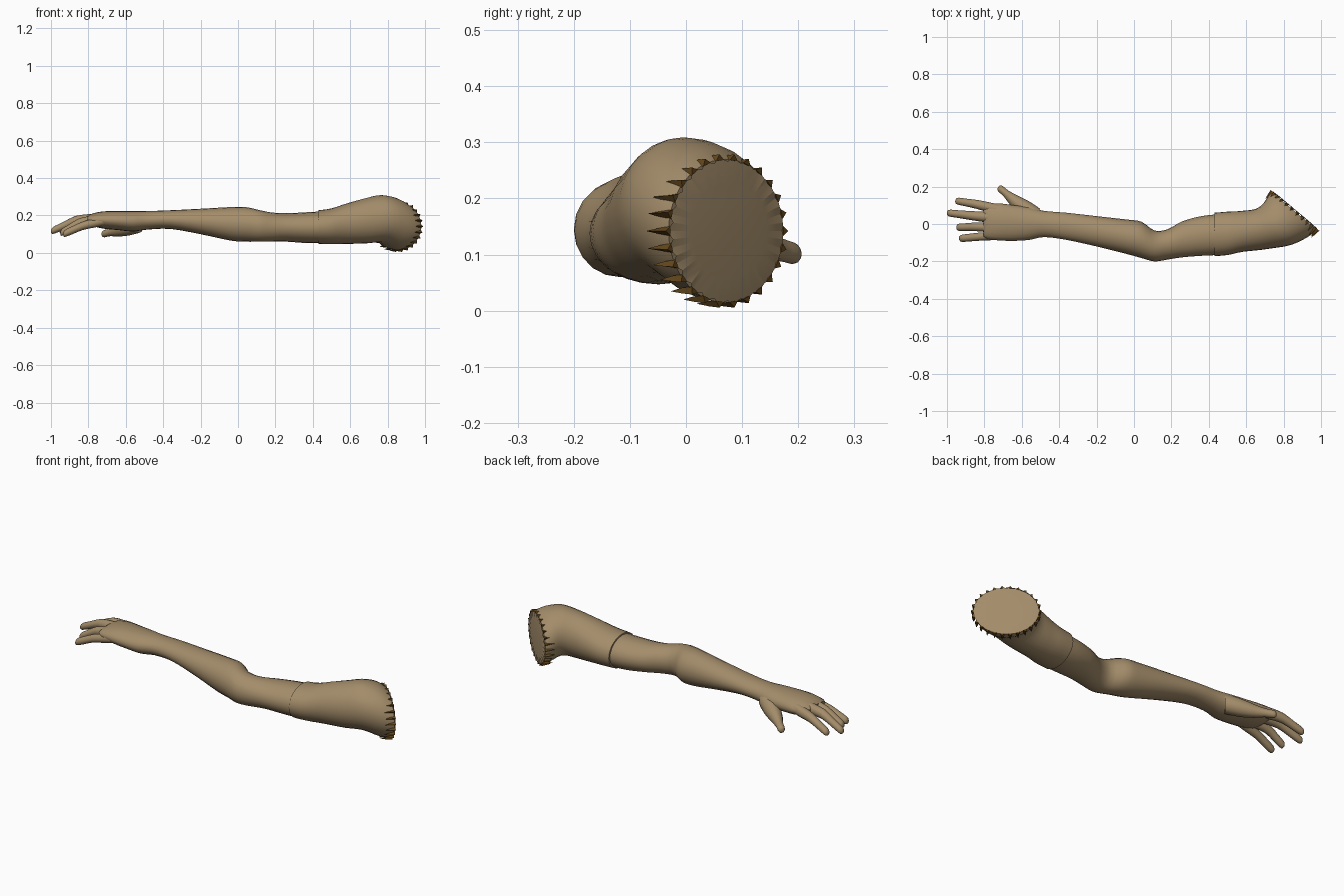
import bpy, bmesh, math
from mathutils import Vector

if "Cube" in bpy.data.objects:
    bpy.data.objects.remove(bpy.data.objects["Cube"])

def material(name, rgb):
    m = bpy.data.materials.new(name)
    m.diffuse_color = (*rgb, 1)
    m.use_nodes = True
    m.node_tree.nodes["Principled BSDF"].inputs["Base Color"].default_value = m.diffuse_color
    return m

SKIN = material("tan skin", (0.37, 0.265, 0.145))
STITCH = material("dark brown stitching", (0.13, 0.065, 0.012))

def finish(bm, name, mat, angle=50):
    bmesh.ops.recalc_face_normals(bm, faces=bm.faces)
    me = bpy.data.meshes.new(name)
    bm.to_mesh(me)
    bm.free()
    me.materials.append(mat)
    ob = bpy.data.objects.new(name, me)
    bpy.context.collection.objects.link(ob)
    bpy.context.view_layer.objects.active = ob
    ob.select_set(True)
    bpy.ops.object.shade_smooth_by_angle(angle=math.radians(angle))
    ob.select_set(False)
    return ob

def ring_point(s, t, scale=1.0, push=0.0):
    """Point on an upright ellipse section (x, y, z, half width, half height, yaw)."""
    x, y, z, w, h, yaw = s
    a = math.radians(yaw)
    c = math.cos(t) * w * scale
    return Vector((x - math.sin(a) * c + math.cos(a) * push,
                   y + math.cos(a) * c + math.sin(a) * push,
                   z + math.sin(t) * h * scale))

def smooth_sections(secs, steps):
    """Catmull-Rom interpolation between sections."""
    out = []
    for i in range(len(secs) - 1):
        p = [secs[max(0, min(len(secs) - 1, i + k))] for k in (-1, 0, 1, 2)]
        for j in range(steps):
            u = j / steps
            out.append([0.5 * (2*b + (c - a)*u + (2*a - 5*b + 4*c - d)*u*u + (3*b - a - 3*c + d)*u**3)
                        for a, b, c, d in zip(*p)])
    return out + [list(secs[-1])]

def loft(name, secs, sides=20, steps=2):
    bm = bmesh.new()
    rings = [[bm.verts.new(ring_point(s, 2 * math.pi * k / sides)) for k in range(sides)]
             for s in smooth_sections(secs, steps)]
    for r, q in zip(rings, rings[1:]):
        for k in range(sides):
            n = (k + 1) % sides
            bm.faces.new((r[k], r[n], q[n], q[k]))
    bm.faces.new(rings[0])
    bm.faces.new(rings[-1])
    return finish(bm, name, SKIN)

def section(x, y0, y1, z0, z1, yaw=0):
    return (x, (y0 + y1) / 2, (z0 + z1) / 2, (y1 - y0) / 2, (z1 - z0) / 2, yaw)

# palm, wrist, forearm and elbow
loft("forearm_and_palm", [
    section(-0.805, -0.065, 0.085, 0.165, 0.195),
    section(-0.78, -0.08, 0.105, 0.145, 0.21),
    section(-0.72, -0.088, 0.11, 0.13, 0.222),
    section(-0.64, -0.09, 0.10, 0.122, 0.224),
    section(-0.56, -0.085, 0.09, 0.115, 0.224),
    section(-0.48, -0.07, 0.07, 0.125, 0.224),
    section(-0.36, -0.085, 0.06, 0.128, 0.228),
    section(-0.20, -0.12, 0.042, 0.10, 0.236),
    section(-0.04, -0.16, 0.024, 0.066, 0.245),
    section(0.04, -0.182, 0.012, 0.06, 0.245),
    section(0.11, -0.20, -0.035, 0.06, 0.23),
    section(0.18, -0.19, -0.028, 0.06, 0.216),
    section(0.26, -0.178, 0.015, 0.06, 0.212),
    section(0.36, -0.17, 0.042, 0.053, 0.217),
    section(0.45, -0.166, 0.052, 0.052, 0.222)], steps=3)

# upper arm, turning towards the cut shoulder
RIM = (0.858, 0.07, 0.142, 0.158, 0.128, 50)
loft("upper_arm", [
    section(0.43, -0.172, 0.06, 0.048, 0.228),
    section(0.50, -0.166, 0.066, 0.047, 0.238),
    section(0.58, -0.148, 0.07, 0.048, 0.264, 4),
    (0.685, -0.027, 0.172, 0.114, 0.121, 24),
    (0.762, -0.005, 0.182, 0.132, 0.127, 36),
    (0.822, 0.038, 0.160, 0.152, 0.137, 45),
    RIM], sides=28, steps=3)

# fingers: knuckle, middle and tip as (x, y, z), with base radius
fingers = {
    "index_finger": ((-0.72, 0.075, 0.18), (-0.84, 0.105, 0.165), (-0.955, 0.125, 0.118), 0.028),
    "middle_finger": ((-0.72, 0.03, 0.185), (-0.87, 0.045, 0.172), (-1.0, 0.06, 0.115), 0.029),
    "ring_finger": ((-0.72, -0.02, 0.183), (-0.85, -0.015, 0.16), (-0.95, -0.018, 0.105), 0.027),
    "little_finger": ((-0.70, -0.06, 0.175), (-0.83, -0.068, 0.145), (-0.935, -0.078, 0.10), 0.024),
    "thumb": ((-0.53, 0.045, 0.155), (-0.64, 0.125, 0.122), (-0.725, 0.198, 0.10), 0.046)}
for name, (a, b, c, r) in fingers.items():
    a, b, c = Vector(a), Vector(b), Vector(c)
    yaw = math.degrees(math.atan2(a.y - c.y, a.x - c.x))
    tip = 0.019
    mid = (r + tip) / 2
    loft(name, [(*p, w, w * 1.05, yaw) for p, w in (
        (a, r), (a.lerp(b, 0.5), r * 0.95), (b, mid), (b.lerp(c, 0.5), tip * 1.08),
        (b.lerp(c, 0.85), tip), (b.lerp(c, 0.96), tip * 0.75), (c, tip * 0.3))], sides=12)

# gathered cloth-like cap over the shoulder cut
N = 26
bm = bmesh.new()
outer = [bm.verts.new(ring_point(RIM, math.pi * k / N, 1.03 if k % 2 == 0 else 0.97, 0.006 * (k % 2)))
         for k in range(2 * N)]
inner = [bm.verts.new(ring_point(RIM, math.pi * k / N, 0.68, 0.008)) for k in range(2 * N)]
for k in range(2 * N):
    n = (k + 1) % (2 * N)
    bm.faces.new((outer[k], outer[n], inner[n], inner[k]))
bm.faces.new(inner)
finish(bm, "shoulder_cap", SKIN, 20)

# row of pointed stitches running back along the arm from the rim
bm = bmesh.new()
for k in range(N):
    t = 2 * math.pi * k / N
    d = 0.07
    base = [ring_point(RIM, t - d, 0.99, 0.004), ring_point(RIM, t + d, 0.99, 0.004),
            ring_point(RIM, t, 1.075, 0.004)]
    back = [ring_point(RIM, t - d * 0.6, 0.99, -0.022), ring_point(RIM, t + d * 0.6, 0.99, -0.022),
            ring_point(RIM, t, 1.055, -0.022)]
    vb = [bm.verts.new(p) for p in base]
    vm = [bm.verts.new(p) for p in back]
    point = bm.verts.new(ring_point(RIM, t, 1.02, -0.05))
    bm.faces.new(vb)
    for i in range(3):
        j = (i + 1) % 3
        bm.faces.new((vb[i], vb[j], vm[j], vm[i]))
        bm.faces.new((vm[i], vm[j], point))
finish(bm, "rim_stitches", STITCH, 20)
